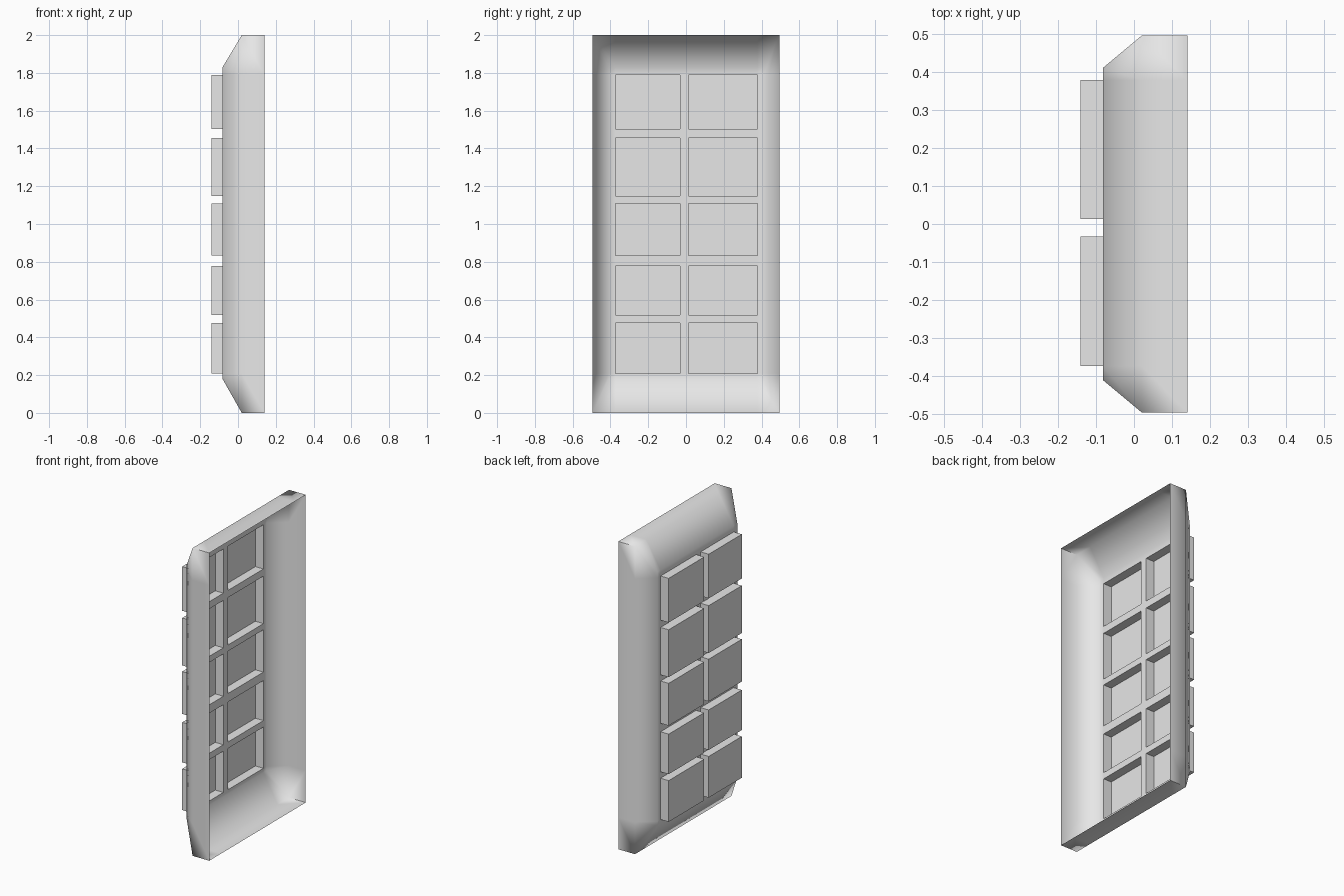
import bpy, bmesh

if "Cube" in bpy.data.objects:
    bpy.data.objects.remove(bpy.data.objects["Cube"], do_unlink=True)

grey = bpy.data.materials.new("light_grey")
grey.use_nodes = True
grey.diffuse_color = (0.8, 0.8, 0.8, 1)
grey.node_tree.nodes["Principled BSDF"].inputs["Base Color"].default_value = (0.8, 0.8, 0.8, 1)

RIM_X, EDGE_X, PLATE_X, PANEL_X = 0.14, 0.02, -0.082, -0.14
COLUMNS = [(-0.373, -0.033), (0.013, 0.378)]
ROWS = [(0.208, 0.476), (0.518, 0.778), (0.833, 1.108), (1.148, 1.456), (1.503, 1.79)]
PLATE_Y, PLATE_Z = (-0.41, 0.41), (0.18, 1.83)
OUTER_Y, OUTER_Z = (-0.495, 0.495), (0.0, 2.0)


def make_object(name, quads):
    """Join quads into one welded sheet whose faces look away from the hollow."""
    bm = bmesh.new()
    for quad in quads:
        bm.faces.new([bm.verts.new(p) for p in quad])
    bmesh.ops.remove_doubles(bm, verts=bm.verts[:], dist=0.0005)
    bmesh.ops.recalc_face_normals(bm, faces=bm.faces[:])
    bm.normal_update()
    if sum(f.normal.x * f.calc_area() for f in bm.faces) > 0:
        bmesh.ops.reverse_faces(bm, faces=bm.faces[:])
    mesh = bpy.data.meshes.new(name)
    bm.to_mesh(mesh)
    bm.free()
    mesh.materials.append(grey)
    obj = bpy.data.objects.new(name, mesh)
    bpy.context.collection.objects.link(obj)
    bpy.ops.object.select_all(action='DESELECT')
    obj.select_set(True)
    bpy.context.view_layer.objects.active = obj
    bpy.ops.object.shade_smooth_by_angle(angle=1.1)
    return obj


def rectangle(x, y, z):
    return [(x, y[0], z[0]), (x, y[1], z[0]), (x, y[1], z[1]), (x, y[0], z[1])]


def strip(a, b):
    """Wall between two closed loops."""
    n = len(a)
    return [(a[i], a[(i + 1) % n], b[(i + 1) % n], b[i]) for i in range(n)]


def pushed_out(p, x):
    """Move a point on the plate border to the outer rectangle."""
    y = dict(zip(PLATE_Y, OUTER_Y)).get(p[1], p[1])
    z = dict(zip(PLATE_Z, OUTER_Z)).get(p[2], p[2])
    return (x, y, z)


# Plate with an opening behind every panel
ys = [PLATE_Y[0], *[v for c in COLUMNS for v in c], PLATE_Y[1]]
zs = [PLATE_Z[0], *[v for r in ROWS for v in r], PLATE_Z[1]]
shell = []
for i in range(len(ys) - 1):
    for j in range(len(zs) - 1):
        if i % 2 == 0 or j % 2 == 0:
            shell.append(rectangle(PLATE_X, ys[i:i + 2], zs[j:j + 2]))

# Sloped border and straight rim, open at the back
border = [(PLATE_X, y, zs[0]) for y in ys[:-1]]
border += [(PLATE_X, ys[-1], z) for z in zs[:-1]]
border += [(PLATE_X, y, zs[-1]) for y in ys[:0:-1]]
border += [(PLATE_X, ys[0], z) for z in zs[:0:-1]]
edge = [pushed_out(p, EDGE_X) for p in border]
rim = [pushed_out(p, RIM_X) for p in border]
shell += strip(border, edge) + strip(edge, rim)
make_object("shell", shell)

# Hollow raised panels
for i, y in enumerate(COLUMNS):
    for j, z in enumerate(ROWS):
        face = rectangle(PANEL_X, y, z)
        walls = strip(rectangle(PLATE_X, y, z), face)
        make_object(f"raised_panel_{i + 1}_{j + 1}", [face] + walls)
